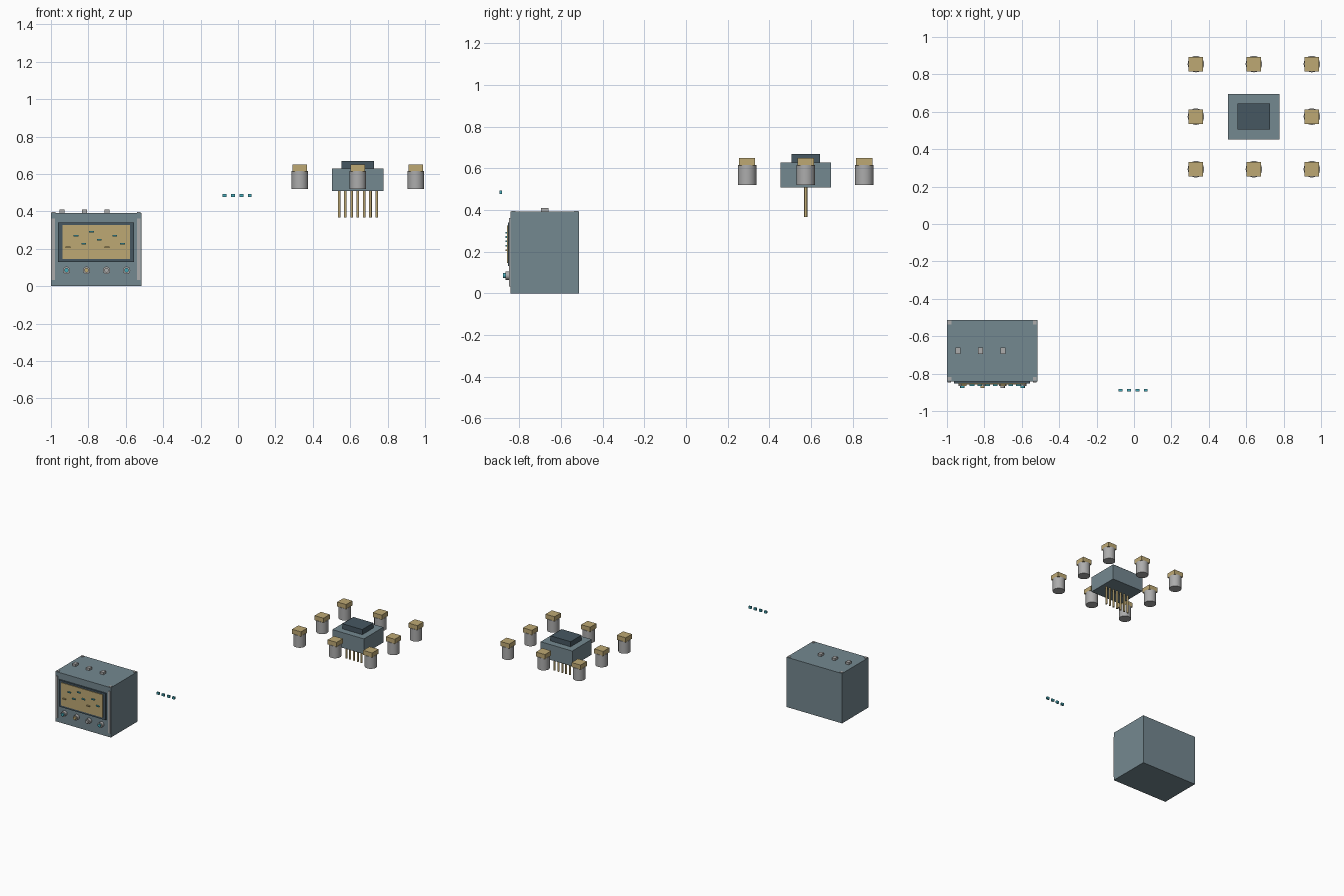
import bpy
import bmesh
import math
from mathutils import Matrix, Vector

default = bpy.data.objects.get("Cube")
if default:
    bpy.data.objects.remove(default, do_unlink=True)


def material(name, rgb):
    lin = [(c / 255 / 12.92) if c < 11 else ((c / 255 + 0.055) / 1.055) ** 2.4 for c in rgb]
    mat = bpy.data.materials.new(name)
    mat.use_nodes = True
    mat.diffuse_color = (*lin, 1)
    mat.node_tree.nodes["Principled BSDF"].inputs["Base Color"].default_value = (*lin, 1)
    return mat


slate = material("slate grey", (116, 136, 144))
dark = material("dark slate", (70, 87, 97))
tan = material("tan gold", (190, 169, 116))
steel = material("light steel", (172, 172, 172))
teal = material("teal", (70, 170, 185))


def finish(name, bm, mat, smooth=False):
    mesh = bpy.data.meshes.new(name)
    bm.to_mesh(mesh)
    bm.free()
    mesh.materials.append(mat)
    obj = bpy.data.objects.new(name, mesh)
    bpy.context.collection.objects.link(obj)
    if smooth:
        bpy.ops.object.select_all(action="DESELECT")
        obj.select_set(True)
        bpy.context.view_layer.objects.active = obj
        bpy.ops.object.shade_smooth_by_angle(angle=math.radians(40))
    return obj


def box(name, low, high, mat):
    low, high = Vector(low), Vector(high)
    bm = bmesh.new()
    bmesh.ops.create_cube(bm, size=1)
    bmesh.ops.scale(bm, vec=high - low, verts=bm.verts)
    bmesh.ops.translate(bm, vec=(low + high) / 2, verts=bm.verts)
    return finish(name, bm, mat)


def block(name, centre, size, mat):
    c, h = Vector(centre), Vector(size) / 2
    return box(name, c - h, c + h, mat)


def rod(name, start, end, radius, mat, sides=24):
    start, end = Vector(start), Vector(end)
    axis = end - start
    turn = axis.to_track_quat("Z", "Y").to_matrix().to_4x4()
    bm = bmesh.new()
    bmesh.ops.create_cone(bm, cap_ends=True, segments=sides, radius1=radius, radius2=radius,
                          depth=axis.length,
                          matrix=Matrix.Translation((start + end) / 2) @ turn)
    return finish(name, bm, mat, smooth=True)


# Instrument case with front display
FRONT = -0.842
LEFT, RIGHT, BACK, TOP = -1.0, -0.517, -0.512, 0.392
box("case", (LEFT, FRONT, 0), (RIGHT, BACK, TOP), slate)
box("display_bezel", (-0.963, -0.853, 0.13), (-0.556, FRONT, 0.34), dark)
box("display_screen", (-0.938, -0.858, 0.146), (-0.577, -0.853, 0.326), tan)

# Trace marks on the display
for i, level in enumerate((0, 3, 1, 4, 2, 0, 3, 1)):
    block("display_mark", (-0.908 + 0.0415 * i, -0.862, 0.207 + 0.021 * level),
          (0.026, 0.009, 0.008), teal if level else tan)

# Front edge strips and corner pads on top
for x in (LEFT + 0.013, RIGHT - 0.013):
    block("edge_strip", (x, -0.844, 0.197), (0.018, 0.009, 0.33), steel)
    for y in (FRONT + 0.014, BACK - 0.014):
        block("corner_pad", (x, y, TOP), (0.02, 0.02, 0.008), steel)

# Front knobs
for i, colour in enumerate((teal, tan, steel, teal)):
    x, z = -0.917 + 0.107 * i, 0.085
    rod("knob_base", (x, FRONT, z), (x, -0.866, z), 0.02, steel)
    rod("knob_cap", (x, -0.866, z), (x, -0.877, z), 0.012, colour)

# Push buttons on top
for x in (-0.941, -0.821, -0.7):
    block("top_button", (x, -0.677, 0.4), (0.028, 0.035, 0.02), steel)

# Row of separate indicator lamps
for i in range(4):
    block("indicator_lamp", (-0.072 + 0.045 * i, -0.888, 0.485), (0.021, 0.013, 0.018), teal)

# Chip module with lid and pin row
MID_X, MID_Y = 0.641, 0.574
block("chip_body", (MID_X, MID_Y, 0.568), (0.275, 0.242, 0.12), slate)
block("chip_lid", (MID_X, MID_Y, 0.648), (0.174, 0.138, 0.04), dark)
for i in range(-3, 4):
    x = MID_X + 0.0335 * i
    rod("chip_pin", (x, MID_Y, 0.367), (x, MID_Y, 0.508), 0.0075, tan, 10)

# Eight capped posts around the chip
for i in (-1, 0, 1):
    for j in (-1, 0, 1):
        if i or j:
            x, y = MID_X + 0.31 * i, MID_Y + 0.281 * j
            rod("post", (x, y, 0.52), (x, y, 0.616), 0.044, steel, 32)
            block("post_cap", (x, y, 0.632), (0.078, 0.078, 0.036), tan)
